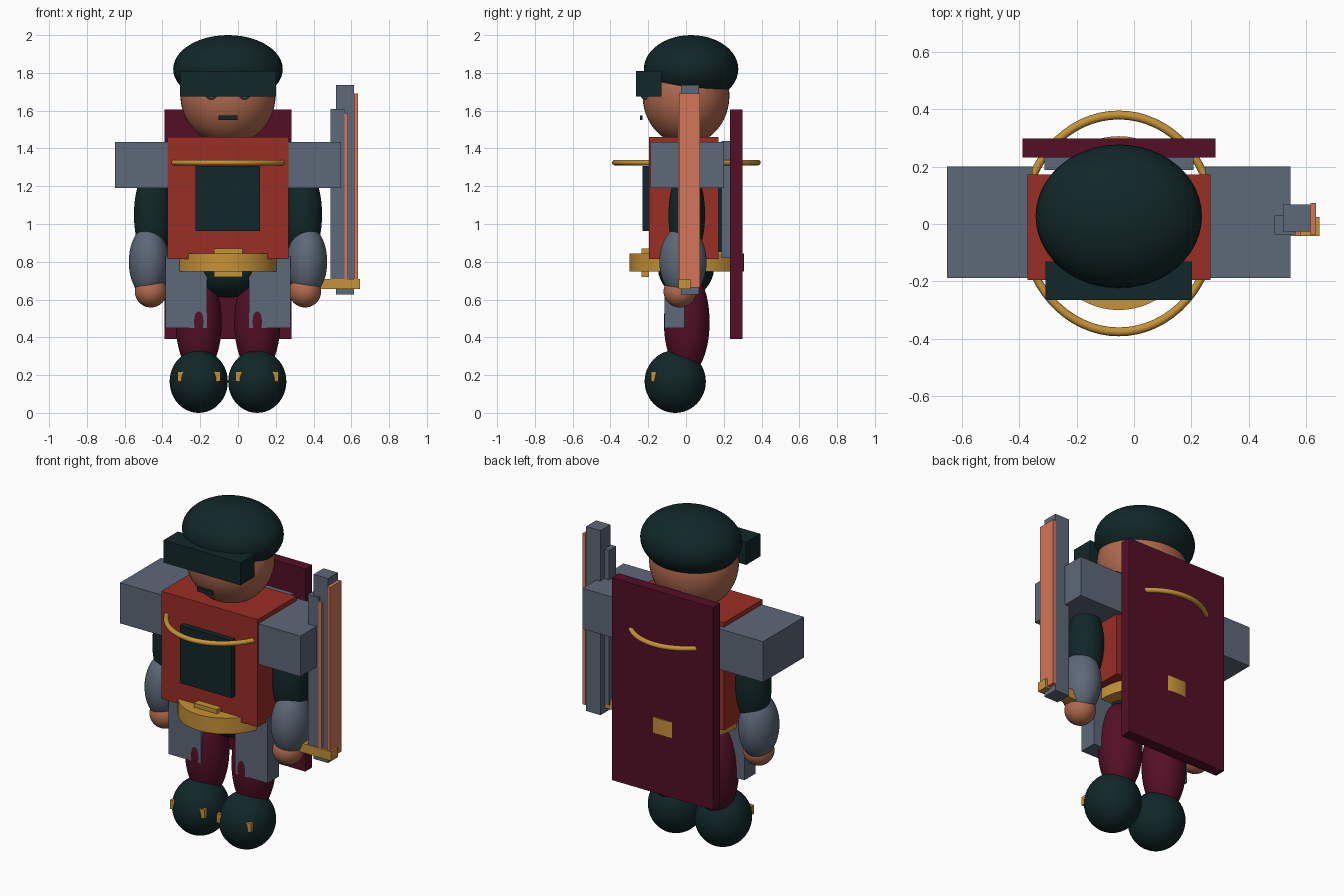
import bpy, math

if "Cube" in bpy.data.objects:
    bpy.data.objects.remove(bpy.data.objects["Cube"])

CX = -0.053  # body centre line


def srgb(r, g, b):
    f = lambda c: (c / 255 / 12.92) if c < 10 else ((c / 255 + 0.055) / 1.055) ** 2.4
    return (f(r), f(g), f(b), 1)


def material(name, *rgb):
    m = bpy.data.materials.new(name)
    m.diffuse_color = srgb(*rgb)
    m.use_nodes = True
    m.node_tree.nodes["Principled BSDF"].inputs["Base Color"].default_value = m.diffuse_color
    return m


GREEN = material("dark_green", 17, 39, 40)
RED = material("brick_red", 154, 46, 37)
SKIN = material("skin", 176, 106, 78)
SLATE = material("slate", 93, 104, 120)
GOLD = material("gold", 198, 146, 55)
MAROON = material("maroon", 84, 15, 38)
SALMON = material("salmon", 212, 118, 90)


def finish(name, mat, smooth=False):
    o = bpy.context.object
    o.name = name
    o.data.materials.append(mat)
    bpy.ops.object.transform_apply(location=False, rotation=False, scale=True)
    if smooth:
        bpy.ops.object.shade_smooth_by_angle(angle=math.radians(40))
    return o


def box(name, mat, x, y, z):
    """Box from its (min, max) extents."""
    bpy.ops.mesh.primitive_cube_add(size=1, location=[sum(a) / 2 for a in (x, y, z)])
    bpy.context.object.scale = [a[1] - a[0] for a in (x, y, z)]
    return finish(name, mat)


def ball(name, mat, centre, radii):
    bpy.ops.mesh.primitive_uv_sphere_add(segments=48, ring_count=24, radius=1, location=centre)
    bpy.context.object.scale = radii
    return finish(name, mat, True)


# Head, eyes, mouth, hat
ball("head", SKIN, (CX, 0, 1.68), (0.252, 0.23, 0.26))
ball("hat", GREEN, (CX, 0.027, 1.82), (0.29, 0.25, 0.18))
box("hat_visor", GREEN, (-0.308, 0.202), (-0.265, -0.13), (1.675, 1.81))
box("mouth", GREEN, (-0.103, -0.003), (-0.243, -0.229), (1.55, 1.575))

# Torso with front and back plates
box("torso", RED, (-0.372, 0.267), (-0.195, 0.172), (0.815, 1.46))
box("chest_plate", GREEN, (-0.225, 0.117), (-0.23, -0.18), (0.962, 1.307))
box("back_pad", GREEN, (-0.25, 0.145), (0.16, 0.19), (0.85, 1.34))
box("back_plate", SLATE, (-0.312, 0.208), (0.188, 0.235), (0.82, 1.44))
box("cape", MAROON, (-0.388, 0.284), (0.232, 0.298), (0.39, 1.605))

# Belt, buckle, chest ring
bpy.ops.mesh.primitive_cylinder_add(vertices=64, radius=1, depth=1, location=(CX, 0.003, 0.797))
bpy.context.object.scale = (0.278, 0.303, 0.095)
finish("belt", GOLD, True)
box("belt_buckle", GOLD, (-0.128, 0.024), (-0.235, -0.195), (0.72, 0.87))
bpy.ops.mesh.primitive_torus_add(major_radius=0.355, minor_radius=0.0145, major_segments=64,
                                 minor_segments=12, location=(CX, 0.002, 1.325))
bpy.context.object.scale = (0.333 / 0.355, 0.378 / 0.355, 1)
finish("chest_ring", GOLD, True)

# Hips
ball("hips", GREEN, (CX, 0, 0.78), (0.21, 0.15, 0.17))

# Paired parts, mirrored about the body centre line
for side, s in (("left", -1), ("right", 1)):
    def span(a, b):
        return tuple(sorted((CX + s * a, CX + s * b)))

    def at(dx, y, z):
        return (CX + s * dx, y, z)

    ball(side + "_eye", SLATE, at(0.087, -0.212, 1.685), (0.03, 0.03, 0.027))
    box(side + "_shoulder", SLATE, span(0.30, 0.599), (-0.188, 0.201), (1.19, 1.433))
    ball(side + "_upper_arm", GREEN, at(0.398, 0.004, 1.05), (0.1, 0.097, 0.25))
    ball(side + "_forearm", SLATE, at(0.419, -0.016, 0.80), (0.106, 0.125, 0.19))
    ball(side + "_hand", SKIN, at(0.408, -0.032, 0.643), (0.085, 0.087, 0.085))
    box(side + "_thigh_guard", SLATE, span(0.112, 0.33), (-0.114, -0.008), (0.45, 0.83))
    ball(side + "_leg", MAROON, at(0.155, 0.004, 0.48), (0.122, 0.121, 0.28))
    ball(side + "_boot", GREEN, at(0.155, -0.057, 0.166), (0.154, 0.162, 0.166))
    box(side + "_boot_buckle", GOLD, span(0.04, 0.268), (-0.186, -0.16), (0.165, 0.218))

# Two side by side blades with edges and a common guard
box("short_blade", SLATE, (0.489, 0.563), (-0.036, 0.03), (0.68, 1.61))
box("short_blade_edge", SALMON, (0.563, 0.583), (-0.042, 0.036), (0.70, 1.587))
box("long_blade", SLATE, (0.52, 0.615), (-0.026, 0.068), (0.628, 1.735))
box("long_blade_edge", SALMON, (0.615, 0.635), (-0.037, 0.073), (0.665, 1.69))
box("blade_guard", GOLD, (0.43, 0.647), (-0.041, 0.024), (0.655, 0.71))
